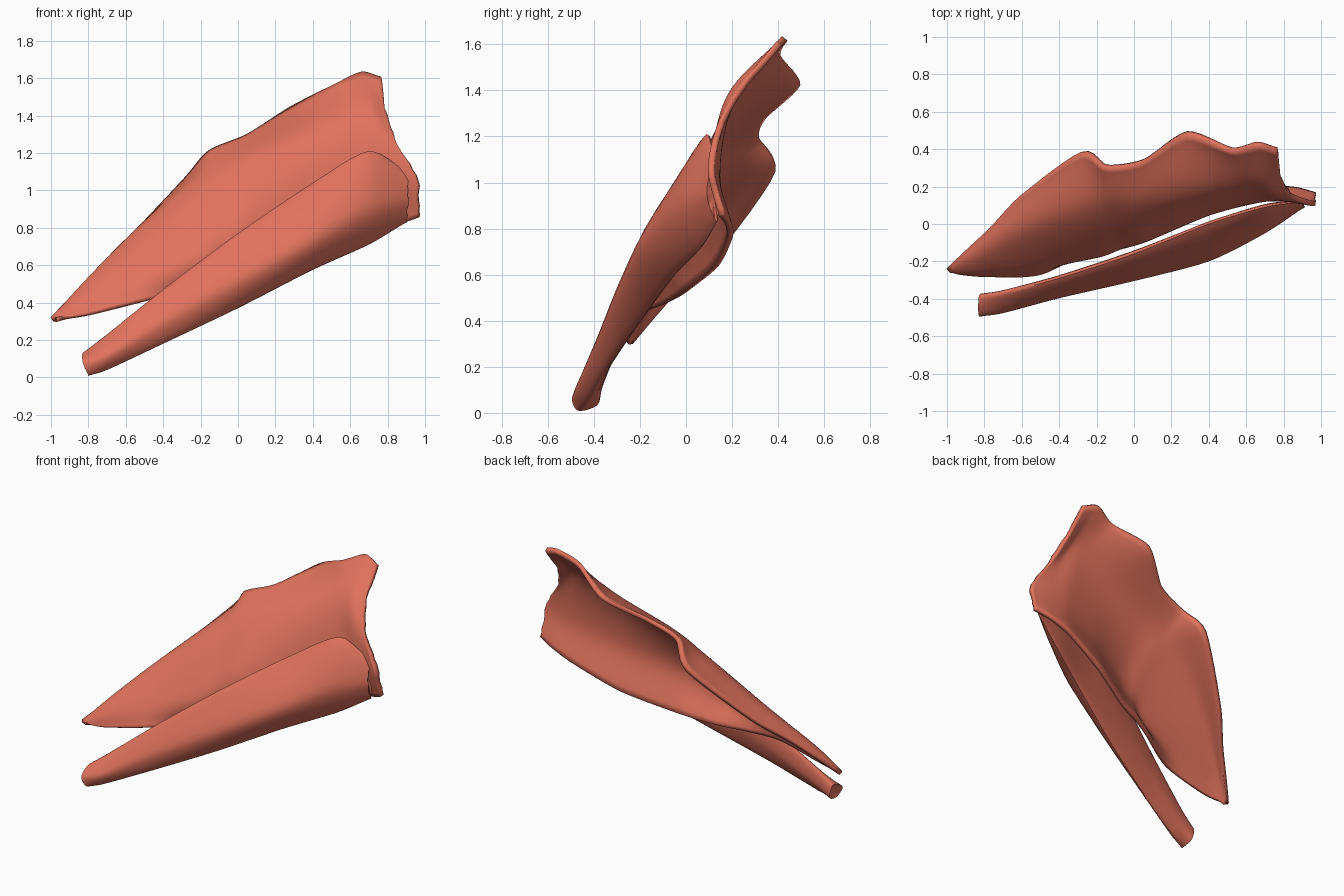
import bpy, bmesh, math, random
from mathutils import Vector

if "Cube" in bpy.data.objects:
    bpy.data.objects.remove(bpy.data.objects["Cube"])

random.seed(4)
mat = bpy.data.materials.new("muscle_red")
mat.diffuse_color = (0.75, 0.17, 0.11, 1)
mat.use_nodes = True
mat.node_tree.nodes["Principled BSDF"].inputs["Base Color"].default_value = mat.diffuse_color


def smooth_line(pts, steps, closed=False, pull=0.8):
    """Cardinal curve through the points; lower pull gives tighter corners."""
    pts = [Vector(p) for p in pts]
    n = len(pts)
    out = []
    for i in range(n if closed else n - 1):
        if closed:
            a, b, c, d = (pts[(i + k) % n] for k in (-1, 0, 1, 2))
        else:
            b, c = pts[i], pts[i + 1]
            a = pts[i - 1] if i else b * 2 - c
            d = pts[i + 2] if i + 2 < n else c * 2 - b
        m0, m1 = (c - a) * 0.5 * pull, (d - b) * 0.5 * pull
        for s in range(steps):
            t = s / steps
            out.append(b * (2 * t ** 3 - 3 * t * t + 1) + m0 * (t ** 3 - 2 * t * t + t)
                       + c * (3 * t * t - 2 * t ** 3) + m1 * (t ** 3 - t * t))
    if not closed:
        out.append(pts[-1])
    return out


def skin(name, stations, along, around, closed=False, ragged=0.0):
    """Smooth surface lofted through the stations."""
    cols = [smooth_line(c, along, pull=0.75) for c in zip(*stations)]
    rows = [smooth_line(r, around, closed, 1.0) for r in zip(*cols)]
    for p in rows[-1]:
        p.x += random.uniform(-ragged, ragged)
    bm = bmesh.new()
    grid = [[bm.verts.new(p) for p in r] for r in rows]
    w = len(grid[0])
    for r, q in zip(grid, grid[1:]):
        for j in range(w if closed else w - 1):
            k = (j + 1) % w
            bm.faces.new((r[j], r[k], q[k], q[j]))
    if closed:
        # slightly sunken ends
        for ring, inward in ((grid[0], 0.04), (grid[-1], -0.02)):
            mid = sum((v.co for v in ring), Vector()) / w
            c = bm.verts.new(mid + Vector((inward, 0, 0)))
            for j in range(w):
                bm.faces.new((ring[j], ring[(j + 1) % w], c))
    bmesh.ops.recalc_face_normals(bm, faces=bm.faces)
    me = bpy.data.meshes.new(name)
    bm.to_mesh(me)
    bm.free()
    ob = bpy.data.objects.new(name, me)
    bpy.context.collection.objects.link(ob)
    me.materials.append(mat)
    bpy.ops.object.select_all(action='DESELECT')
    ob.select_set(True)
    bpy.context.view_layer.objects.active = ob
    bpy.ops.object.shade_smooth_by_angle(angle=math.radians(50))
    return ob


# Broad fan sheet: each station runs lower edge -> upper rim
sheet = skin("fan_sheet", [
    [(-.97, -.255, .31), (-.98, -.25, .305), (-.985, -.245, .31), (-.995, -.235, .31)],
    [(-.80, -.27, .335), (-.82, -.24, .41), (-.82, -.15, .49), (-.77, -.03, .54)],
    [(-.50, -.26, .41), (-.52, -.20, .55), (-.58, -.02, .72), (-.60, .15, .715)],
    [(-.20, -.10, .47), (-.20, -.16, .66), (-.25, .09, .99), (-.28, .385, 1.055)],
    [(-.06, -.04, .50), (-.08, -.12, .73), (-.12, .09, 1.05), (-.15, .31, 1.205)],
    [(.10, .01, .535), (.06, -.08, .80), (.03, .10, 1.12), (.05, .34, 1.29)],
    [(.40, .13, .635), (.40, .06, .93), (.34, .17, 1.26), (.28, .49, 1.435)],
    [(.70, .19, .76), (.68, .13, 1.02), (.62, .20, 1.36), (.52, .40, 1.56)],
    [(.86, .185, .82), (.83, .13, 1.05), (.73, .19, 1.37), (.66, .43, 1.625)],
    [(.975, .155, .86), (.95, .11, 1.08), (.81, .19, 1.33), (.76, .40, 1.60)],
], 6, 8, ragged=0.008)
mod = sheet.modifiers.new("thickness", 'SOLIDIFY')
mod.thickness = 0.028
mod.offset = 0

# Flattened front band: each station is top, front, bottom, back
skin("front_band", [
    [(-.83, -.39, .13), (-.83, -.49, .08), (-.80, -.47, .01), (-.81, -.38, .04)],
    [(-.70, -.37, .23), (-.70, -.475, .12), (-.70, -.43, .04), (-.70, -.36, .12)],
    [(-.40, -.29, .47), (-.40, -.395, .30), (-.40, -.35, .18), (-.40, -.28, .32)],
    [(0, -.16, .77), (0, -.305, .52), (0, -.22, .37), (0, -.15, .56)],
    [(.40, 0, 1.04), (.40, -.20, .74), (.40, -.07, .575), (.40, -.01, .81)],
    [(.70, .09, 1.21), (.70, -.05, .90), (.70, .06, .71), (.70, .10, .95)],
    [(.91, .12, 1.09), (.91, .09, .95), (.90, .135, .83), (.91, .135, .95)],
], 6, 7, closed=True, ragged=0.006)
